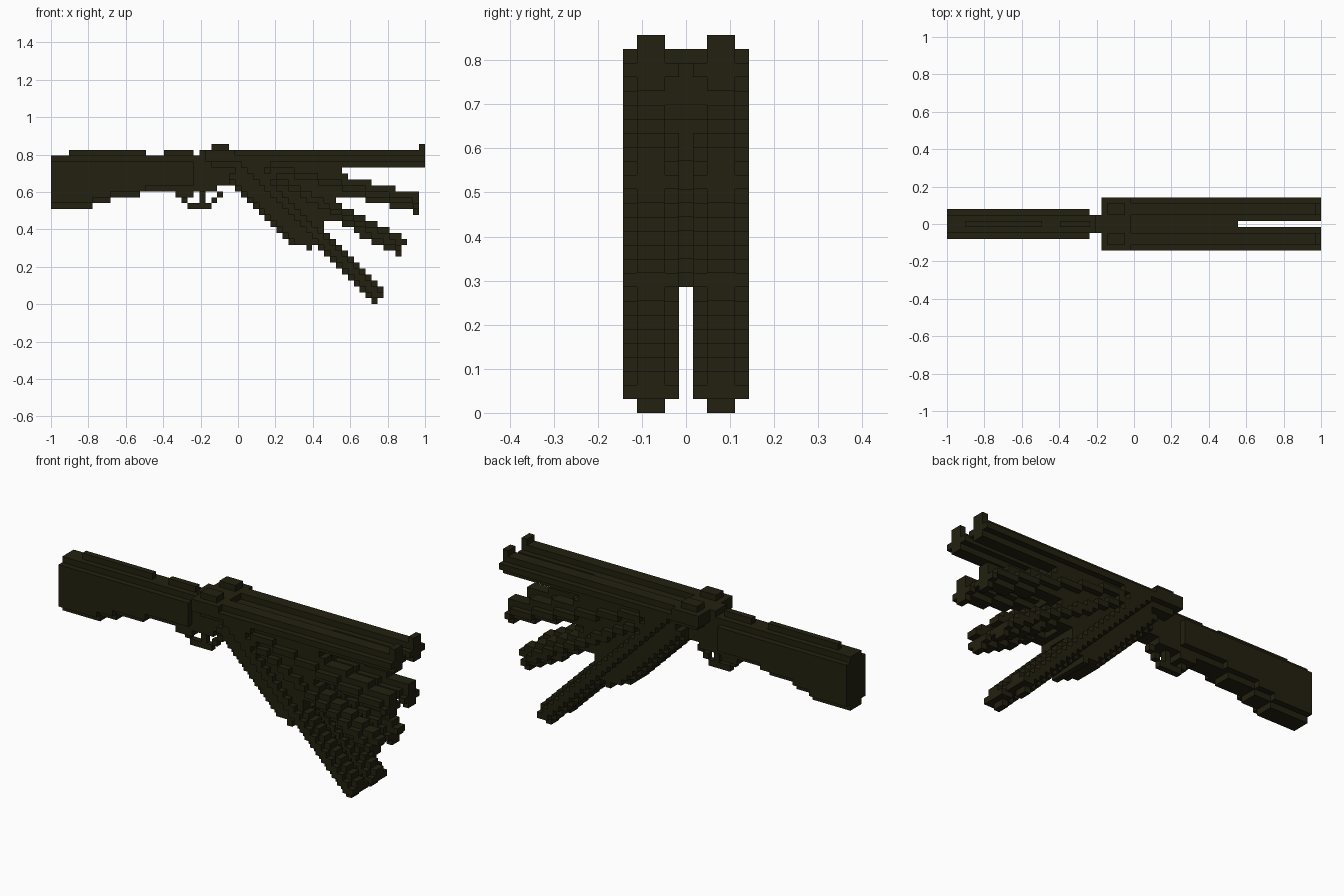
import bpy, bmesh, math
from mathutils import Vector

cube = bpy.data.objects.get("Cube")
if cube:
    bpy.data.objects.remove(cube, do_unlink=True)

V = 2 / 63                      # edge of one block
PIVOT = (31.0, 22.2)            # hinge, in block columns and rows

mat = bpy.data.materials.new("dark olive")
mat.use_nodes = True
COLOUR = (0.0168, 0.0148, 0.0052, 1)
mat.diffuse_color = COLOUR
bsdf = mat.node_tree.nodes["Principled BSDF"]
bsdf.inputs["Base Color"].default_value = COLOUR
bsdf.inputs["Roughness"].default_value = 0.9


def box(c0, c1, r0, r1, y0, y1=None):
    """Blocks in inclusive column, row and depth ranges; one depth means -y..y."""
    if y1 is None:
        y0, y1 = -y0, y0
    return {(c, y, r) for c in range(c0, c1 + 1)
            for y in range(y0, y1 + 1) for r in range(r0, r1 + 1)}


def both(c0, c1, r0, r1, y0, y1):
    """The same box on both sides."""
    return box(c0, c1, r0, r1, y0, y1) | box(c0, c1, r0, r1, -y1, -y0)


def swing(cells, angle, trim):
    """Re-block a part after turning it down about the hinge."""
    s, k = math.sin(angle), math.cos(angle)
    out = set()
    for c in range(24, 63):
        for r in range(0, 27):
            dx, dz = c + 0.5 - PIVOT[0], r + 0.5 - PIVOT[1]
            u = PIVOT[0] + dx * k - dz * s
            w = PIVOT[1] + dx * s + dz * k
            if u > 63 - trim:
                continue
            for y in range(-4, 5):
                if (math.floor(u), y, math.floor(w)) in cells:
                    out.add((c, y, r))
    return out


parts = {}

# Butt stock: rounded slab whose underside steps up towards the grip
stock = box(0, 15, 19, 23, 2) | box(0, 15, 24, 24, 1) | box(3, 15, 25, 25, 0)
for last, low in ((6, 16), (9, 17), (14, 18)):
    stock |= box(0, last, low, low, 1) | box(0, last, low + 1, 19, 2)
parts["butt_stock"] = stock

# Grip and receiver
parts["grip"] = (box(16, 23, 20, 23, 2) | box(16, 20, 19, 19, 1)
                 | box(16, 23, 24, 24, 1) | box(19, 23, 25, 25, 0)
                 | box(21, 23, 18, 19, 1))
parts["receiver"] = (box(24, 30, 20, 24, 1) | box(24, 27, 19, 19, 1)
                     | box(25, 30, 25, 25, 1))

# Trigger guard loop and trigger
parts["trigger_guard"] = (box(22, 22, 17, 17, 0) | box(23, 26, 16, 16, 0)
                          | box(27, 27, 17, 17, 0) | box(28, 28, 18, 18, 0))
parts["trigger"] = box(25, 25, 17, 18, 0)

# Breech plate with rear sights
parts["breech_plate"] = box(26, 30, 24, 25, 4) | box(27, 30, 23, 23, 3)
parts["rear_sights"] = both(27, 29, 26, 26, 2, 3)

# Twin barrels, rounded in section, joined by a rib above the fore-end
barrels = (both(31, 62, 23, 25, 2, 3) | both(31, 62, 24, 24, 1, 4)
           | box(31, 48, 23, 24, 1))
fore_end = box(31, 48, 22, 22, 3) | box(31, 47, 21, 21, 3) | box(31, 46, 20, 20, 2)
parts["barrels_level"] = barrels
parts["fore_end_level"] = fore_end
parts["front_sights"] = both(62, 62, 26, 26, 2, 3)

# Barrel sets fanned downwards
for name, deg, trim in (("slight", 14, 0.5), ("half", 28.5, 1.2), ("full", 45, 0)):
    a = math.radians(deg)
    parts["barrels_" + name + "_tilt"] = swing(barrels, a, trim)
    parts["fore_end_" + name + "_tilt"] = swing(fore_end, a, trim)

# Every block belongs to one part; only outer faces are made
everything = set().union(*parts.values())
taken = set()
AXES = [Vector((1, 0, 0)), Vector((0, 1, 0)), Vector((0, 0, 1))]

for name, cells in parts.items():
    cells = cells - taken
    taken |= cells
    if not cells:
        continue
    bm = bmesh.new()
    verts = {}

    def corner(p):
        key = tuple(round(q * 2) for q in p)
        if key not in verts:
            verts[key] = bm.verts.new(((p.x - 31.5) * V, p.y * V, p.z * V))
        return verts[key]

    for c, y, r in sorted(cells):
        centre = Vector((c + 0.5, y, r + 0.5))
        for i in range(3):
            n, t, b = AXES[i], AXES[(i + 1) % 3], AXES[(i + 2) % 3]
            for s in (1, -1):
                near = (c + s * int(n.x), y + s * int(n.y), r + s * int(n.z))
                if near in everything:
                    continue
                quad = [corner(centre + (s * n + p * t + q * b) / 2)
                        for p, q in ((-1, -1), (1, -1), (1, 1), (-1, 1))]
                bm.faces.new(quad if s > 0 else quad[::-1])
    if bm.faces:
        me = bpy.data.meshes.new(name)
        bm.to_mesh(me)
        me.materials.append(mat)
        bpy.context.collection.objects.link(bpy.data.objects.new(name, me))
    bm.free()
